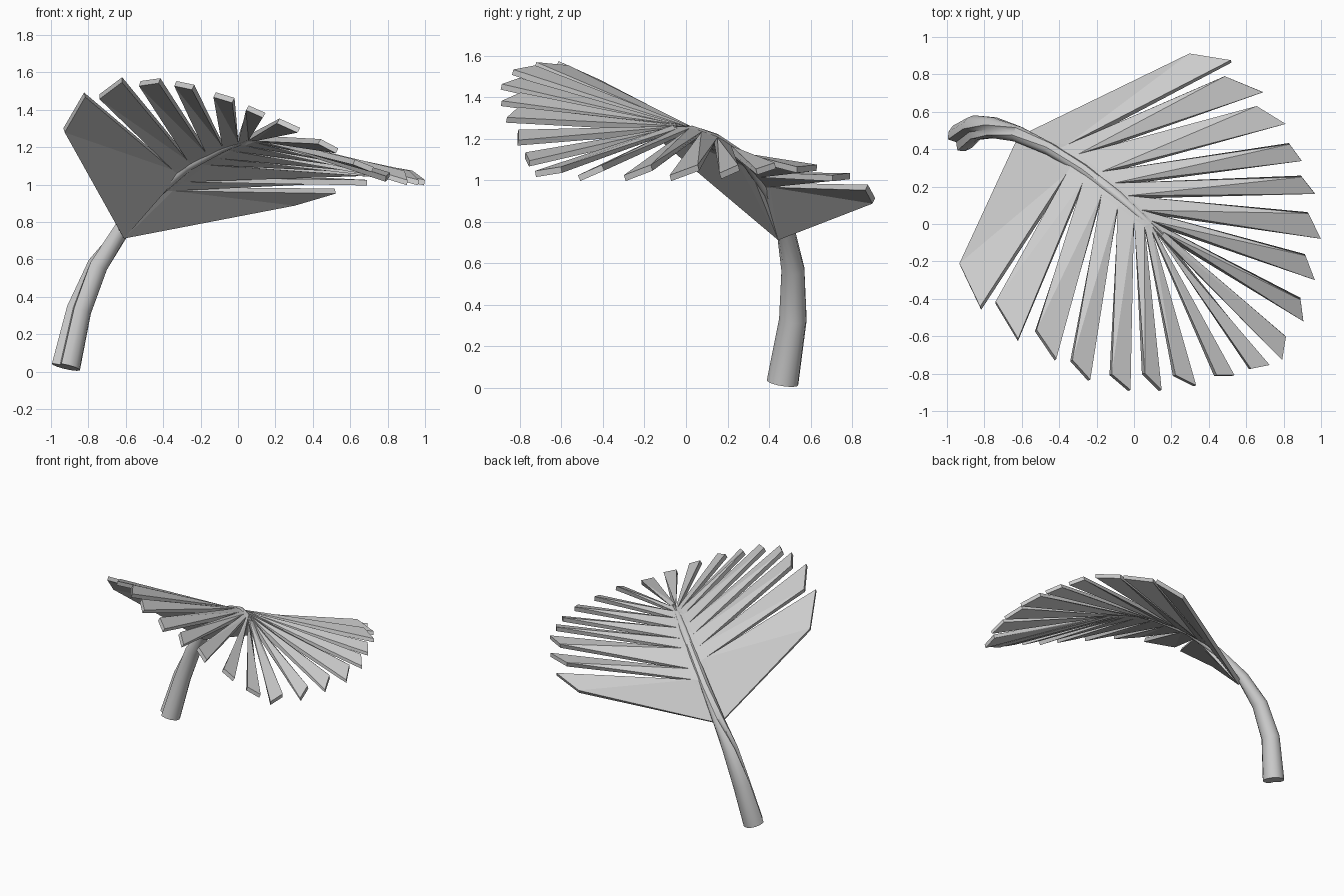
import bpy
import bmesh
import math
from mathutils import Vector

cube = bpy.data.objects.get("Cube")
if cube:
    bpy.data.objects.remove(cube, do_unlink=True)

# One plain colour for the whole leaf
grey = bpy.data.materials.new("plain_grey")
grey.use_nodes = True
grey.diffuse_color = (0.6, 0.6, 0.6, 1)
grey.node_tree.nodes["Principled BSDF"].inputs["Base Color"].default_value = grey.diffuse_color


def make_object(name, bm):
    """Turn a bmesh into a linked object with the shared material."""
    bmesh.ops.recalc_face_normals(bm, faces=bm.faces)
    mesh = bpy.data.meshes.new(name)
    bm.to_mesh(mesh)
    bm.free()
    mesh.materials.append(grey)
    obj = bpy.data.objects.new(name, mesh)
    bpy.context.collection.objects.link(obj)
    bpy.ops.object.select_all(action="DESELECT")
    obj.select_set(True)
    bpy.context.view_layer.objects.active = obj
    return obj


# Stalk path that becomes the midrib: position and radius
path = [((-0.92, 0.465, 0.025), 0.078), ((-0.85, 0.515, 0.33), 0.067),
        ((-0.75, 0.515, 0.57), 0.057), ((-0.62, 0.48, 0.76), 0.044),
        ((-0.45, 0.4, 0.95), 0.034), ((-0.27, 0.29, 1.1), 0.03),
        ((-0.08, 0.145, 1.2), 0.026), ((0.05, 0.03, 1.245), 0.018),
        ((0.15, -0.06, 1.25), 0.004)]
points = [Vector(p) for p, r in path]
radii = [r for p, r in path]


def rib_at(x):
    """Point on the stalk path at a given x."""
    for a, b in zip(points, points[1:]):
        if x <= b.x:
            return a.lerp(b, (x - a.x) / (b.x - a.x))
    return points[-1].copy()


# Stalk: tapering tube with a groove along its upper side
def build_stalk(sides=12):
    bm = bmesh.new()
    rings = []
    for i, (centre, radius) in enumerate(zip(points, radii)):
        ahead = points[min(i + 1, len(points) - 1)]
        behind = points[max(i - 1, 0)]
        along = (ahead - behind).normalized()
        f = i / (len(points) - 1)
        up = Vector((-0.7, -0.6, 0.2)).lerp(Vector((0.3, 0.3, 1)), min(1, f * 2))
        up = (up - along * up.dot(along)).normalized()
        side = along.cross(up)
        ring = []
        for k in range(sides):
            angle = math.tau * k / sides
            groove = 0.45 * (1 - f) if k == 0 else 0
            r = radius * (1 - groove)
            ring.append(bm.verts.new(centre + (up * math.cos(angle) + side * math.sin(angle)) * r))
        rings.append(ring)
    for low, high in zip(rings, rings[1:]):
        for k in range(sides):
            n = (k + 1) % sides
            bm.faces.new((low[k], low[n], high[n], high[k]))
    bm.faces.new(rings[0])
    bm.faces.new(rings[-1])
    make_object("stalk", bm)
    bpy.ops.object.shade_smooth_by_angle(angle=math.radians(40))


build_stalk()

# Leaflet tips from the base outward: two corners (x, y) and their heights
left_tips = [
    (-0.93, -0.22, -0.82, -0.45, 1.29, 1.48), (-0.74, -0.42, -0.62, -0.62, 1.47, 1.56),
    (-0.525, -0.57, -0.42, -0.725, 1.54, 1.555), (-0.335, -0.73, -0.24, -0.835, 1.54, 1.52),
    (-0.125, -0.805, -0.025, -0.89, 1.48, 1.45), (0.05, -0.8, 0.14, -0.89, 1.41, 1.37),
    (0.215, -0.81, 0.325, -0.865, 1.34, 1.29), (0.435, -0.81, 0.53, -0.81, 1.23, 1.18),
    (0.62, -0.775, 0.72, -0.755, 1.12, 1.08), (0.79, -0.725, 0.81, -0.6, 1.03, 1.05)]
right_tips = [
    (0.3, 0.905, 0.52, 0.87, 0.9, 0.965), (0.485, 0.79, 0.69, 0.705, 1.02, 1.01),
    (0.655, 0.63, 0.81, 0.535, 1.06, 1.05), (0.83, 0.43, 0.895, 0.34, 1.07, 1.04),
    (0.895, 0.255, 0.965, 0.165, 1.06, 1.02), (0.93, 0.06, 0.997, -0.075, 1.06, 1.01),
    (0.915, -0.165, 0.965, -0.295, 1.06, 1.01), (0.89, -0.4, 0.905, -0.515, 1.06, 1.01)]

# Where each slit between neighbouring leaflets meets the rib
left_slits = [-0.32, -0.25, -0.16, -0.08, 0.0, 0.05, 0.08, 0.1, 0.12]
right_slits = [-0.42, -0.36, -0.23, -0.16, -0.08, 0.0, 0.06]
blade_base = Vector((-0.615, 0.455, 0.72))


# Blade half: leaflets joined by a narrow web beside the rib
def build_half(name, tips, slits):
    bm = bmesh.new()
    corners = [(Vector((a, b, e)), Vector((c, d, f))) for a, b, c, d, e, f in tips]
    roots = [blade_base]
    cuts = [blade_base]
    for i, x in enumerate(slits):
        root = rib_at(x)
        toward = (corners[i][1] + corners[i + 1][0]) / 2 - root
        reach = 0.075 - 0.05 * i / len(slits)
        roots.append(root)
        cuts.append(root + toward.normalized() * reach)
    roots.append(points[-1])
    cuts.append(Vector((0.15, -0.05, 1.24)))
    for i, (first, second) in enumerate(corners):
        outline = [roots[i], cuts[i], first, second, cuts[i + 1], roots[i + 1]]
        loop = []
        for p in outline:
            if not loop or (p - loop[-1]).length > 0.001:
                loop.append(p)
        bm.faces.new([bm.verts.new(p) for p in loop])
    bmesh.ops.remove_doubles(bm, verts=bm.verts, dist=0.001)
    bmesh.ops.triangulate(bm, faces=bm.faces)
    obj = make_object(name, bm)
    slab = obj.modifiers.new("thickness", "SOLIDIFY")
    slab.thickness = 0.03
    slab.offset = 0


build_half("left_leaflets", left_tips, left_slits)
build_half("right_leaflets", right_tips, right_slits)
